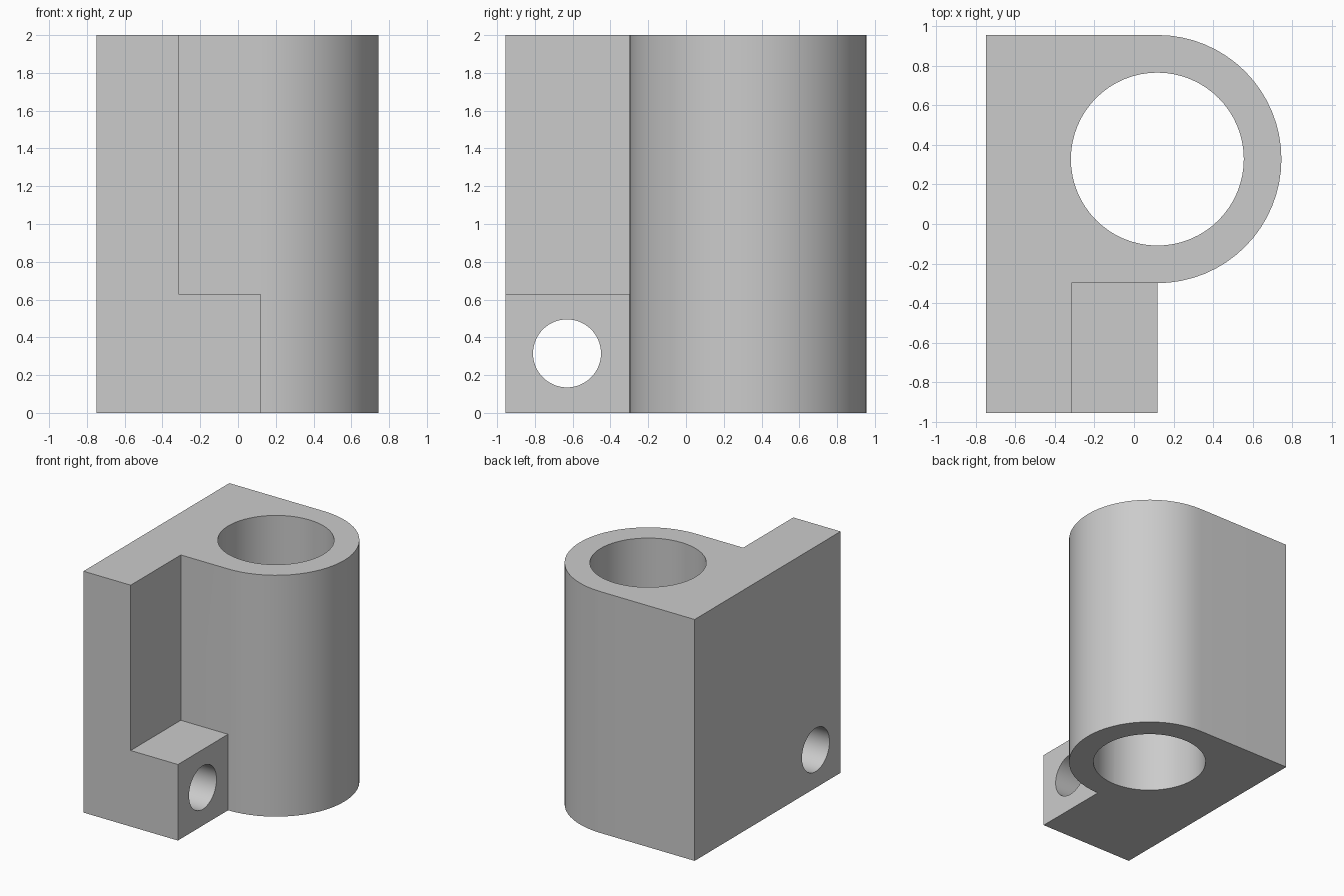
import bpy, bmesh, math

if "Cube" in bpy.data.objects:
    bpy.data.objects.remove(bpy.data.objects["Cube"])

CX, CY = 0.118, 0.328      # axis of the tube
R_OUT, R_IN = 0.627, 0.437
X0, X1 = -0.748, -0.315    # thickness of the back plate
Y0 = -0.955
H, LUG_H = 2.0, 0.63

grey = bpy.data.materials.new("light grey")
grey.diffuse_color = (0.6, 0.6, 0.6, 1)
grey.use_nodes = True
grey.node_tree.nodes["Principled BSDF"].inputs["Base Color"].default_value = grey.diffuse_color


def prism(name, outline, height):
    """Extrude a closed xy outline up from z = 0."""
    bm = bmesh.new()
    base = bm.faces.new([bm.verts.new((x, y, 0)) for x, y in outline])
    ext = bmesh.ops.extrude_face_region(bm, geom=[base], use_keep_orig=True)
    for v in ext["geom"]:
        if isinstance(v, bmesh.types.BMVert):
            v.co.z = height
    bmesh.ops.recalc_face_normals(bm, faces=bm.faces)
    mesh = bpy.data.meshes.new(name)
    bm.to_mesh(mesh)
    bm.free()
    mesh.materials.append(grey)
    obj = bpy.data.objects.new(name, mesh)
    bpy.context.collection.objects.link(obj)
    return obj


def cutter(name, radius, depth, location, rotation=(0, 0, 0)):
    bpy.ops.mesh.primitive_cylinder_add(vertices=64, radius=radius, depth=depth,
                                        location=location, rotation=rotation)
    obj = bpy.context.object
    obj.name = name
    obj.data.materials.append(grey)
    return obj


def boolean(target, other, operation):
    mod = target.modifiers.new(other.name, 'BOOLEAN')
    mod.operation, mod.solver, mod.object = operation, 'EXACT', other
    bpy.context.view_layer.objects.active = target
    bpy.ops.object.modifier_apply(modifier=mod.name)
    bpy.data.objects.remove(other)


# Body: back plate running into a half-round tube housing
arc = [(CX + R_OUT * math.cos(a), CY + R_OUT * math.sin(a))
       for a in (math.pi * (i / 32 - 0.5) for i in range(33))]
body = prism("bracket_body",
             [(X0, Y0), (X1, Y0), (X1, CY - R_OUT)] + arc + [(X0, CY + R_OUT)], H)

# Low lug at the front, sunk into the body
lug = prism("mounting_lug", [(X0 + 0.1, Y0), (CX, Y0),
                             (CX, CY - R_OUT + 0.1), (X0 + 0.1, CY - R_OUT + 0.1)], LUG_H)
boolean(body, lug, 'UNION')

# Vertical bore and cross hole
boolean(body, cutter("main_bore", R_IN, 3, (CX, CY, 1)), 'DIFFERENCE')
boolean(body, cutter("cross_hole", 0.18, 3, (0, -0.63, 0.315),
                     (0, math.pi / 2, 0)), 'DIFFERENCE')

# Smooth round walls, sharp edges
bpy.ops.object.select_all(action='DESELECT')
body.select_set(True)
bpy.context.view_layer.objects.active = body
bpy.ops.object.shade_smooth_by_angle(angle=math.radians(30))
